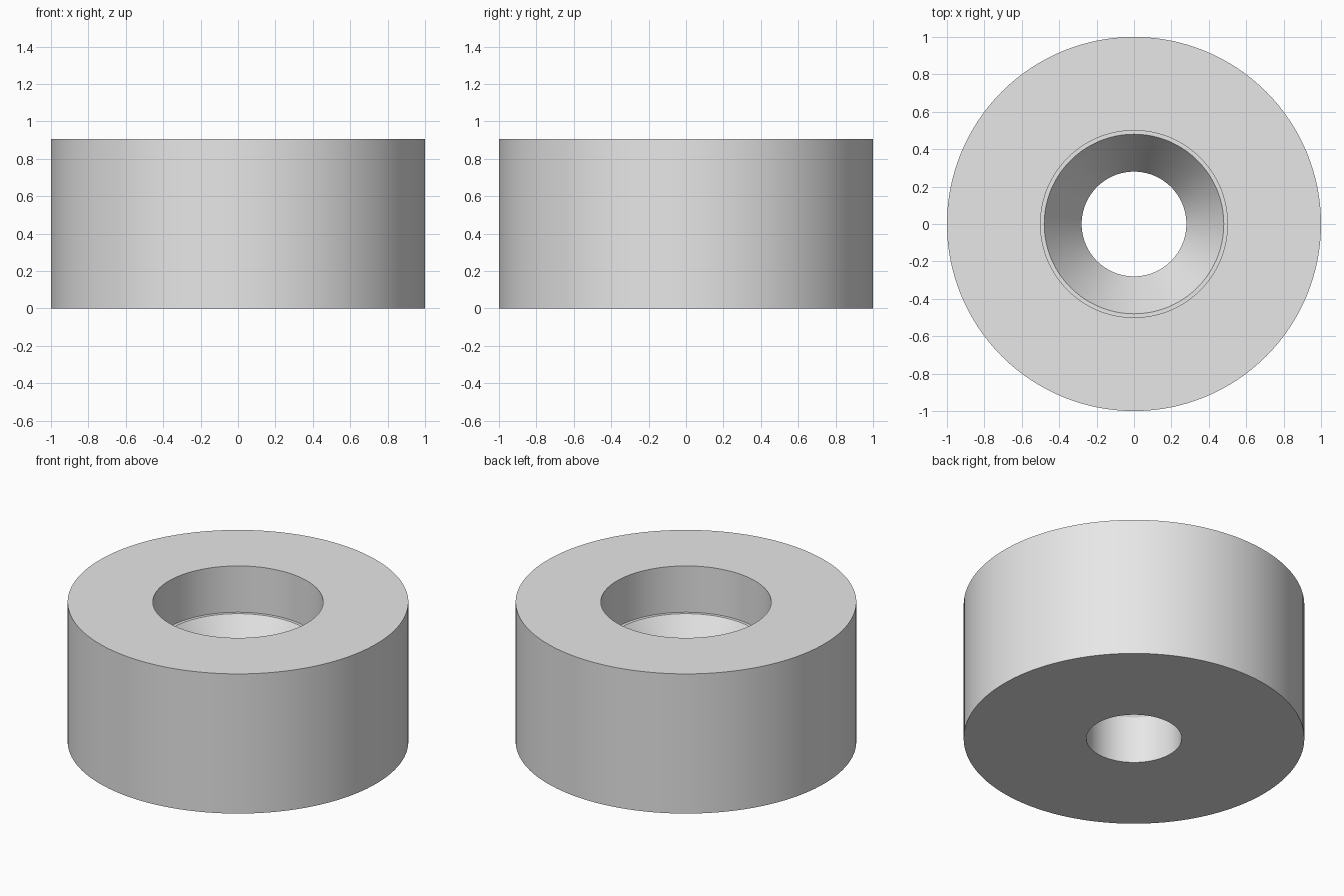
import bpy
import bmesh
import math

cube = bpy.data.objects.get("Cube")
if cube:
    bpy.data.objects.remove(cube, do_unlink=True)

# Single plain grey
grey = bpy.data.materials.new("light_grey")
grey.use_nodes = True
colour = (0.8, 0.8, 0.8, 1.0)
grey.diffuse_color = colour
grey.node_tree.nodes["Principled BSDF"].inputs["Base Color"].default_value = colour

SEGMENTS = 128
HEIGHT = 0.905
BORE, CONE_TOP, RECESS, OUTER = 0.28, 0.48, 0.5, 1.0
BORE_TOP, LEDGE = 0.305, 0.605

# Closed section: outer wall, top, straight recess, narrow ledge, cone, bore
section = [
    (OUTER, 0), (OUTER, HEIGHT),
    (RECESS, HEIGHT), (RECESS, LEDGE),
    (CONE_TOP, LEDGE), (BORE, BORE_TOP), (BORE, 0),
]

# Revolve the section about the vertical axis
bm = bmesh.new()
verts = [bm.verts.new((r, 0, z)) for r, z in section]
edges = [bm.edges.new((a, b)) for a, b in zip(verts, verts[1:] + verts[:1])]
bmesh.ops.spin(bm, geom=verts + edges, cent=(0, 0, 0), axis=(0, 0, 1),
               angle=math.tau, steps=SEGMENTS, use_merge=True)
bmesh.ops.remove_doubles(bm, verts=bm.verts[:], dist=0.0001)
bmesh.ops.recalc_face_normals(bm, faces=bm.faces[:])

mesh = bpy.data.meshes.new("countersunk_spacer")
bm.to_mesh(mesh)
bm.free()
mesh.materials.append(grey)
spacer = bpy.data.objects.new("countersunk_spacer", mesh)
bpy.context.collection.objects.link(spacer)

# Smooth round walls with crisp rims
bpy.ops.object.select_all(action="DESELECT")
spacer.select_set(True)
bpy.context.view_layer.objects.active = spacer
bpy.ops.object.shade_smooth_by_angle(angle=math.radians(25))
